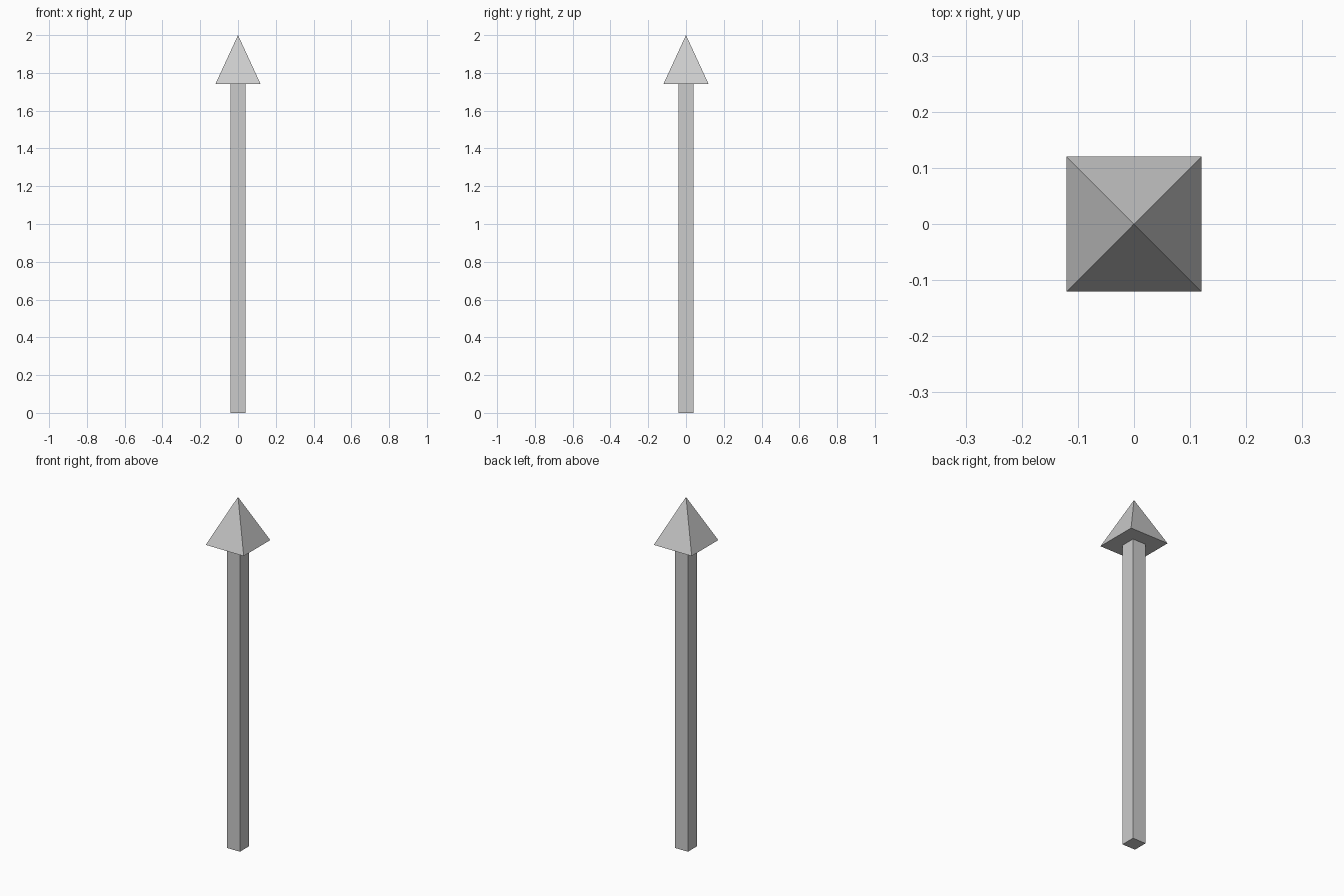
import bpy
import math

if "Cube" in bpy.data.objects:
    bpy.data.objects.remove(bpy.data.objects["Cube"])

HEAD_Z = 1.74     # underside of the arrow head
TOP = 2.0
SHAFT_HALF = 0.041
HEAD_HALF = 0.12


def square_solid(name, half_bottom, half_top, z0, z1):
    """Four-sided prism or pyramid with sides facing the axes."""
    bpy.ops.mesh.primitive_cone_add(
        vertices=4,
        radius1=half_bottom * math.sqrt(2),
        radius2=half_top * math.sqrt(2),
        depth=z1 - z0,
        location=(0, 0, (z0 + z1) / 2),
        rotation=(0, 0, math.pi / 4))
    obj = bpy.context.object
    obj.name = name
    bpy.ops.object.transform_apply(location=True, rotation=True, scale=True)
    return obj


# Square shaft
square_solid("shaft", SHAFT_HALF, SHAFT_HALF, 0, HEAD_Z)

# Pyramid head
square_solid("arrow_head", HEAD_HALF, 0, HEAD_Z, TOP)
